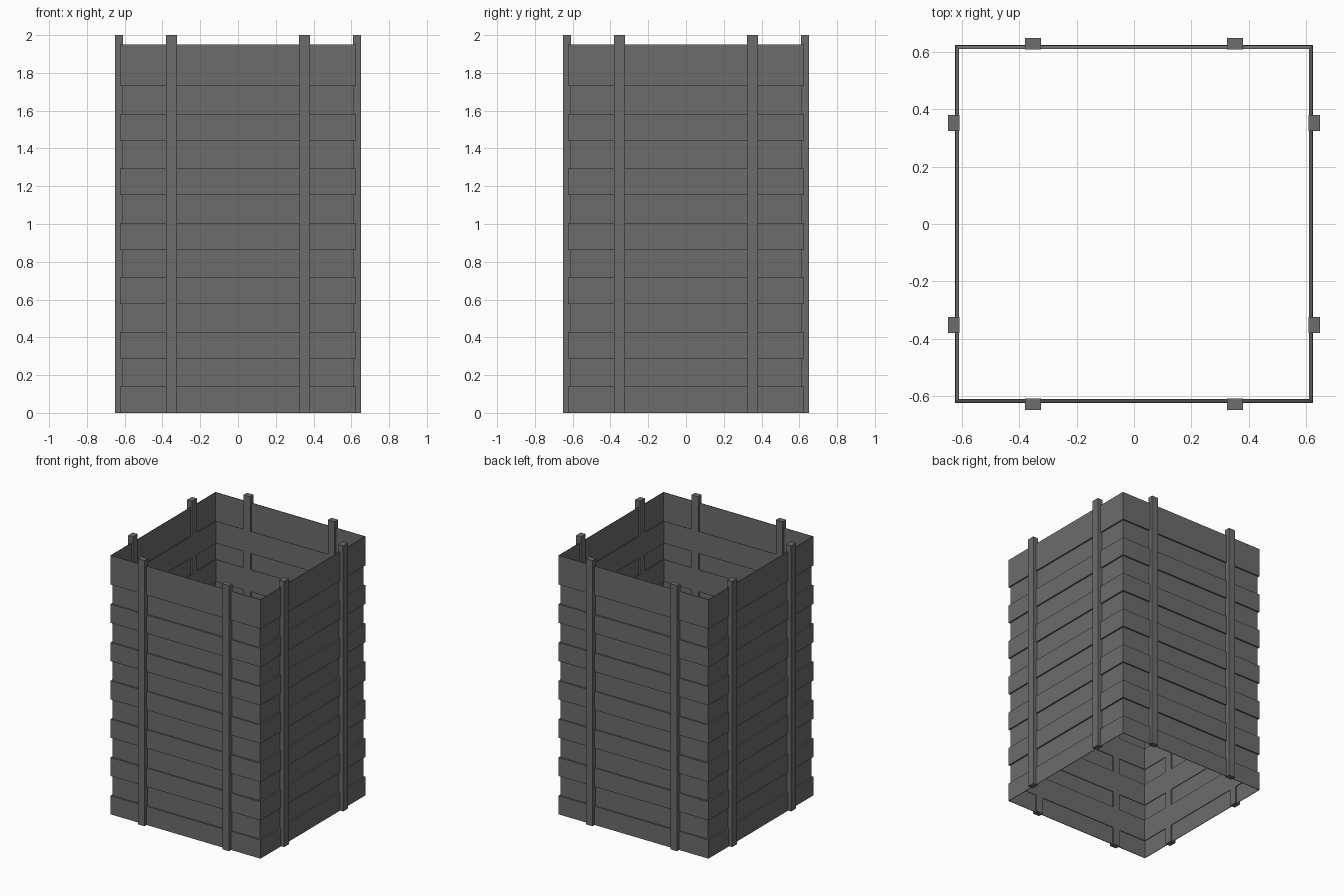
import bpy, bmesh

if "Cube" in bpy.data.objects:
    bpy.data.objects.remove(bpy.data.objects["Cube"])

# Single dark grey for everything
grey = bpy.data.materials.new("dark_grey")
grey.diffuse_color = (0.15, 0.15, 0.15, 1)
grey.use_nodes = True
grey.node_tree.nodes["Principled BSDF"].inputs["Base Color"].default_value = grey.diffuse_color


def make_object(name, bm):
    me = bpy.data.meshes.new(name)
    bm.to_mesh(me)
    bm.free()
    me.materials.append(grey)
    ob = bpy.data.objects.new(name, me)
    bpy.context.collection.objects.link(ob)
    return ob


# Ribbed square wall: alternating raised and recessed bands
OUTER, INNER = 0.625, 0.614
PITCH, BAND, TOP = 0.2885, 0.14, 1.95
profile = []
for i in range(7):
    z0 = i * PITCH
    z1 = z0 + BAND if i < 6 else TOP
    profile += [(OUTER, z0), (OUTER, z1)]
    if i < 6:
        profile += [(INNER, z1), (INNER, z0 + PITCH)]

bm = bmesh.new()
rings = [[bm.verts.new((sx * r, sy * r, z))
          for sx, sy in ((-1, -1), (1, -1), (1, 1), (-1, 1))]
         for r, z in profile]
for a, b in zip(rings, rings[1:]):
    for k in range(4):
        n = (k + 1) % 4
        bm.faces.new((a[k], a[n], b[n], b[k]))
wall = make_object("ribbed_wall", bm)
sol = wall.modifiers.new("thickness", 'SOLIDIFY')
sol.thickness = 0.004
sol.offset = -1
sol.use_even_offset = True


# Upright posts, two on each side
def post(name, x0, x1, y0, y1):
    bm = bmesh.new()
    bmesh.ops.create_cube(bm, size=1)
    for v in bm.verts:
        v.co = (x1 if v.co.x > 0 else x0,
                y1 if v.co.y > 0 else y0,
                2.0 if v.co.z > 0 else 0.0)
    make_object(name, bm)


HALF, MID, IN, OUT = 0.028, 0.352, 0.6085, 0.65
for s in (-1, 1):
    lo, hi = sorted((s * IN, s * OUT))
    for t in (-1, 1):
        a, b = t * MID - HALF, t * MID + HALF
        post("front_post" if s < 0 else "back_post", a, b, lo, hi)
        post("left_post" if s < 0 else "right_post", lo, hi, a, b)
